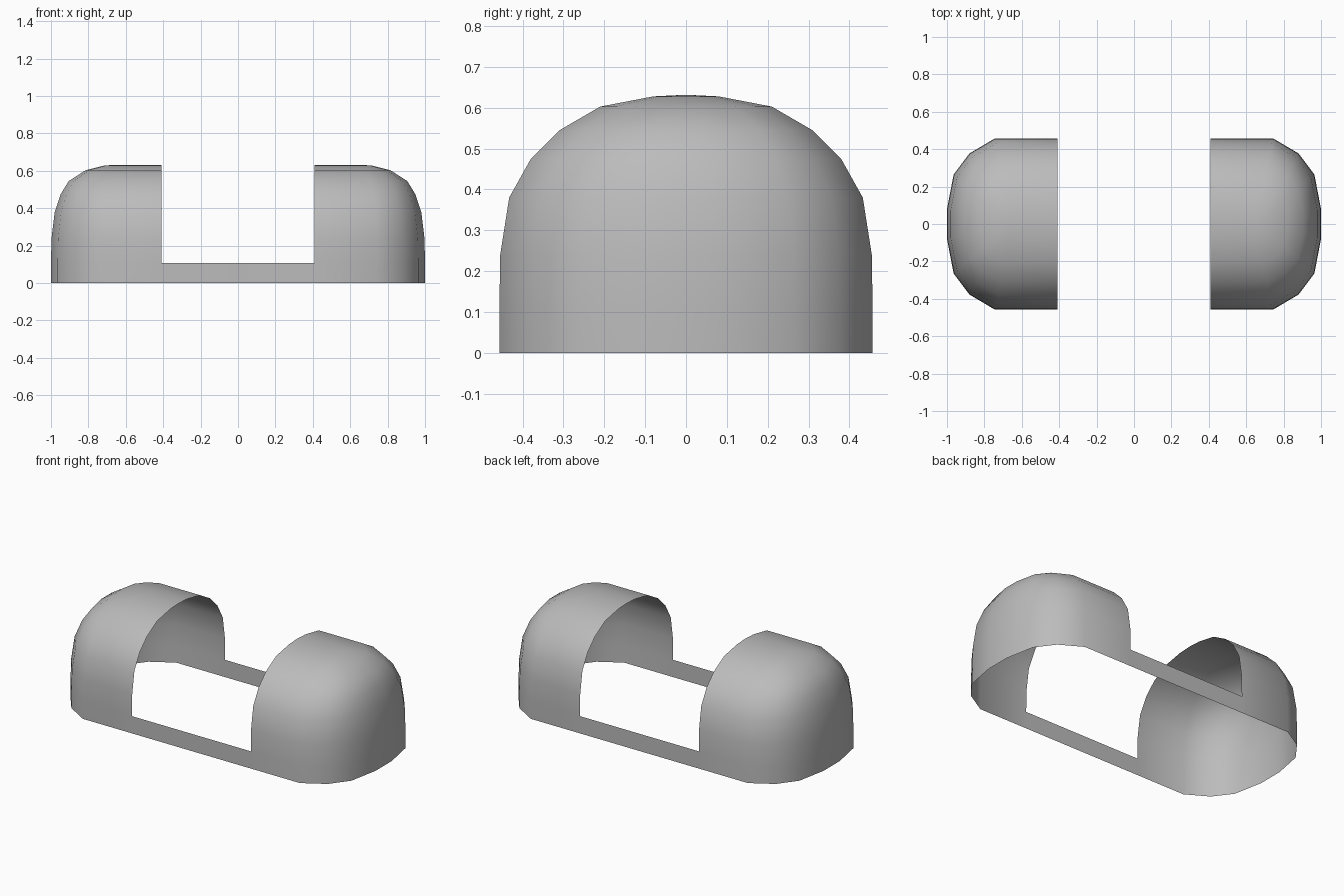
import bpy, bmesh, math

cube = bpy.data.objects.get("Cube")
if cube:
    bpy.data.objects.remove(cube, do_unlink=True)

# Plain grey shell colour
grey = bpy.data.materials.new("shell grey")
grey.use_nodes = True
grey.diffuse_color = (0.5, 0.5, 0.5, 1)
grey.node_tree.nodes["Principled BSDF"].inputs["Base Color"].default_value = grey.diffuse_color

# Levels of the shell: height, half depth, start of rounded end, end reach
LEVELS = [
    (0.0, 0.457, 0.745, 1.0), (0.107, 0.457, 0.745, 1.0),
    (0.24, 0.455, 0.742, 0.997), (0.38, 0.433, 0.735, 0.98),
    (0.475, 0.38, 0.725, 0.948), (0.545, 0.31, 0.71, 0.905),
    (0.603, 0.21, 0.69, 0.815), (0.628, 0.08, 0.66, 0.715),
    (0.632, 0.0, 0.65, 0.65),
]
# Rounded end in plan, as fractions of its length and half depth
END = [(0, 1), (0.53, 0.825), (0.86, 0.58), (1, 0.175), (1, 0)]
OPENING = 0.408

# One quarter of the shell; the middle keeps only the low side rail
bm = bmesh.new()
rows = []
for z, depth, start, reach in LEVELS:
    plan = [(0, depth), (OPENING, depth)]
    plan += [(start + (reach - start) * u, depth * v) for u, v in END]
    rows.append([bm.verts.new((x, -y, z)) for x, y in plan])
for r, (low, high) in enumerate(zip(rows, rows[1:])):
    for c in range(0 if r == 0 else 1, len(low) - 1):
        bm.faces.new((low[c], low[c + 1], high[c + 1], high[c]))
bmesh.ops.remove_doubles(bm, verts=bm.verts, dist=0.0005)
bmesh.ops.delete(bm, geom=[v for v in bm.verts if not v.link_faces], context='VERTS')

mesh = bpy.data.meshes.new("rounded_shell")
bm.to_mesh(mesh)
bm.free()
mesh.materials.append(grey)
shell = bpy.data.objects.new("rounded_shell", mesh)
bpy.context.collection.objects.link(shell)

# Mirror the quarter to the other side and end
mirror = shell.modifiers.new("mirror", 'MIRROR')
mirror.use_axis = (True, True, False)
mirror.merge_threshold = 0.0005

bpy.context.view_layer.objects.active = shell
shell.select_set(True)
bpy.ops.object.shade_smooth_by_angle(angle=math.radians(40))
